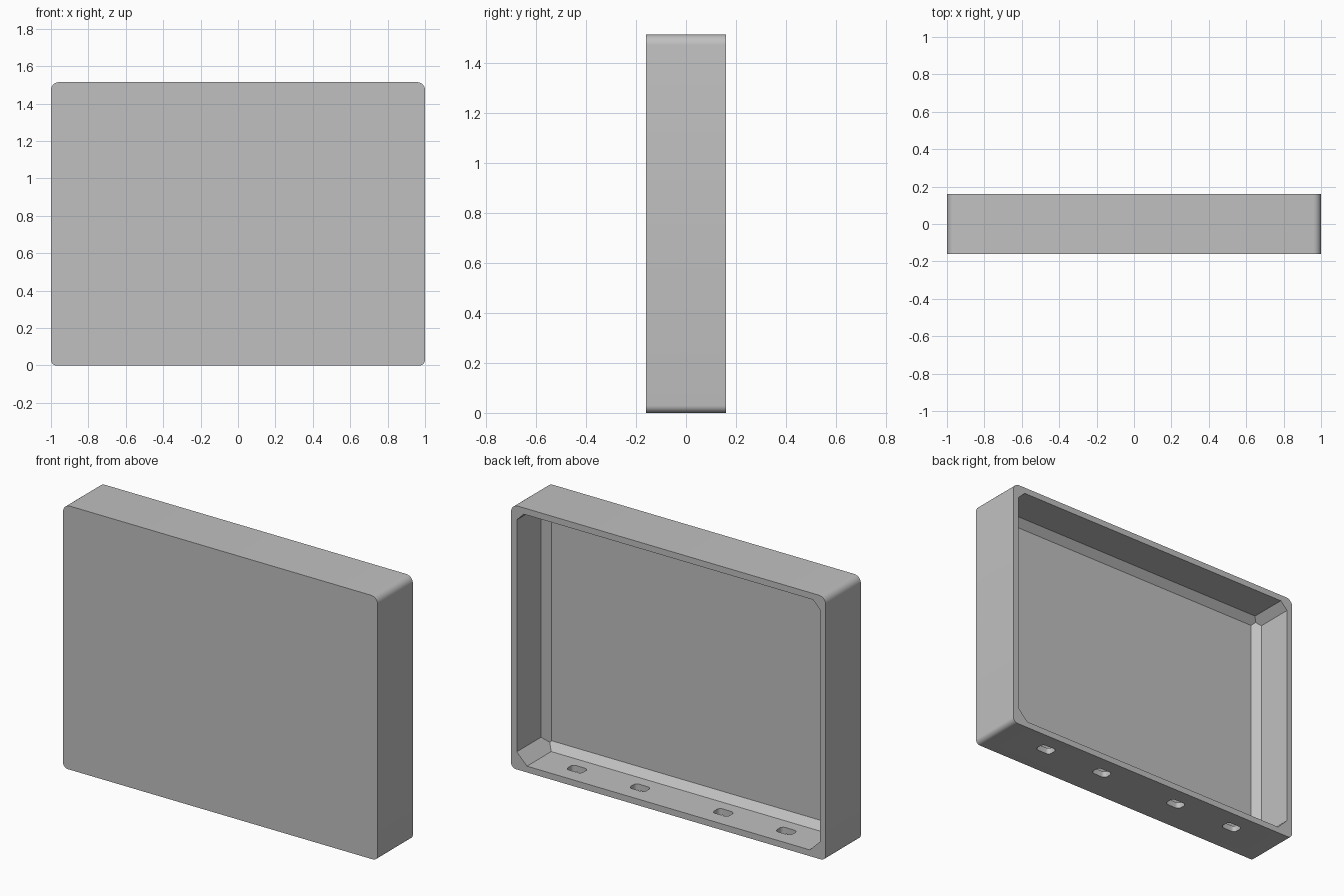
import bpy, bmesh
from math import sin, cos, radians

cube = bpy.data.objects.get("Cube")
if cube:
    bpy.data.objects.remove(cube, do_unlink=True)

HALF_W, HALF_D, HEIGHT = 1.0, 0.16, 1.515
WALL = 0.036
STEP_Y = -0.06      # depth where the inner chamfer starts
CHAMFER = 0.04

grey = bpy.data.materials.new("plain grey")
grey.use_nodes = True
colour = (0.53, 0.53, 0.53, 1)
grey.diffuse_color = colour
grey.node_tree.nodes["Principled BSDF"].inputs["Base Color"].default_value = colour


def hull(name, points):
    """Solid convex object around the given points."""
    bm = bmesh.new()
    for p in points:
        bm.verts.new(p)
    bmesh.ops.convex_hull(bm, input=bm.verts[:])
    bmesh.ops.dissolve_limit(bm, angle_limit=radians(0.5),
                             verts=bm.verts[:], edges=bm.edges[:])
    bmesh.ops.recalc_face_normals(bm, faces=bm.faces[:])
    mesh = bpy.data.meshes.new(name)
    bm.to_mesh(mesh)
    bm.free()
    obj = bpy.data.objects.new(name, mesh)
    bpy.context.collection.objects.link(obj)
    mesh.materials.append(grey)
    return obj


def rounded(x0, x1, z0, z1, r_low, r_high, steps=6):
    """Outline of a rectangle with rounded corners."""
    pts = []
    corners = ((x1, z1, -1, -1, r_high, 0), (x0, z1, 1, -1, r_high, 90),
               (x0, z0, 1, 1, r_low, 180), (x1, z0, -1, 1, r_low, 270))
    for x, z, sx, sz, r, start in corners:
        for i in range(steps + 1):
            a = radians(start + 90 * i / steps)
            pts.append((x + sx * r + r * cos(a), z + sz * r + r * sin(a)))
    return pts


def cut(target, cutter):
    mod = target.modifiers.new("cut", 'BOOLEAN')
    mod.operation = 'DIFFERENCE'
    mod.solver = 'EXACT'
    mod.object = cutter
    cutter.hide_render = True
    bpy.context.view_layer.objects.active = target
    bpy.ops.object.modifier_apply(modifier=mod.name)
    bpy.data.objects.remove(cutter, do_unlink=True)


# Outer body
outline = rounded(-HALF_W, HALF_W, 0, HEIGHT, 0.03, 0.042)
tray = hull("open_tray", [(x, y, z) for x, z in outline for y in (-HALF_D, HALF_D)])

# Cavity with cut corners and a chamfer around its floor
points = []
for sx in (-1, 1):
    for z, sz, c in ((WALL, 1, 0.065), (HEIGHT - WALL, -1, 0.045)):
        x = sx * (HALF_W - WALL)
        for y in (STEP_Y, HALF_D + 0.1):
            points += [(x - sx * c, y, z), (x, y, z + sz * c)]
        points.append((x - sx * c / 2, STEP_Y - c / 2, z + sz * c / 2))
        points.append((x - sx * CHAMFER, STEP_Y - CHAMFER, z + sz * CHAMFER))
cut(tray, hull("cavity_cutter", points))

# Four slots through the bottom wall
for x in (-0.665, -0.265, 0.265, 0.665):
    slot = rounded(x - 0.049, x + 0.049, 0.007, 0.073, 0.022, 0.022)
    cut(tray, hull("slot_cutter", [(px, py, z) for px, py in slot for z in (-0.05, 0.06)]))

# Smooth rounded corners, sharp edges elsewhere
bpy.ops.object.select_all(action='DESELECT')
tray.select_set(True)
bpy.context.view_layer.objects.active = tray
bpy.ops.object.shade_smooth_by_angle(angle=radians(25))
